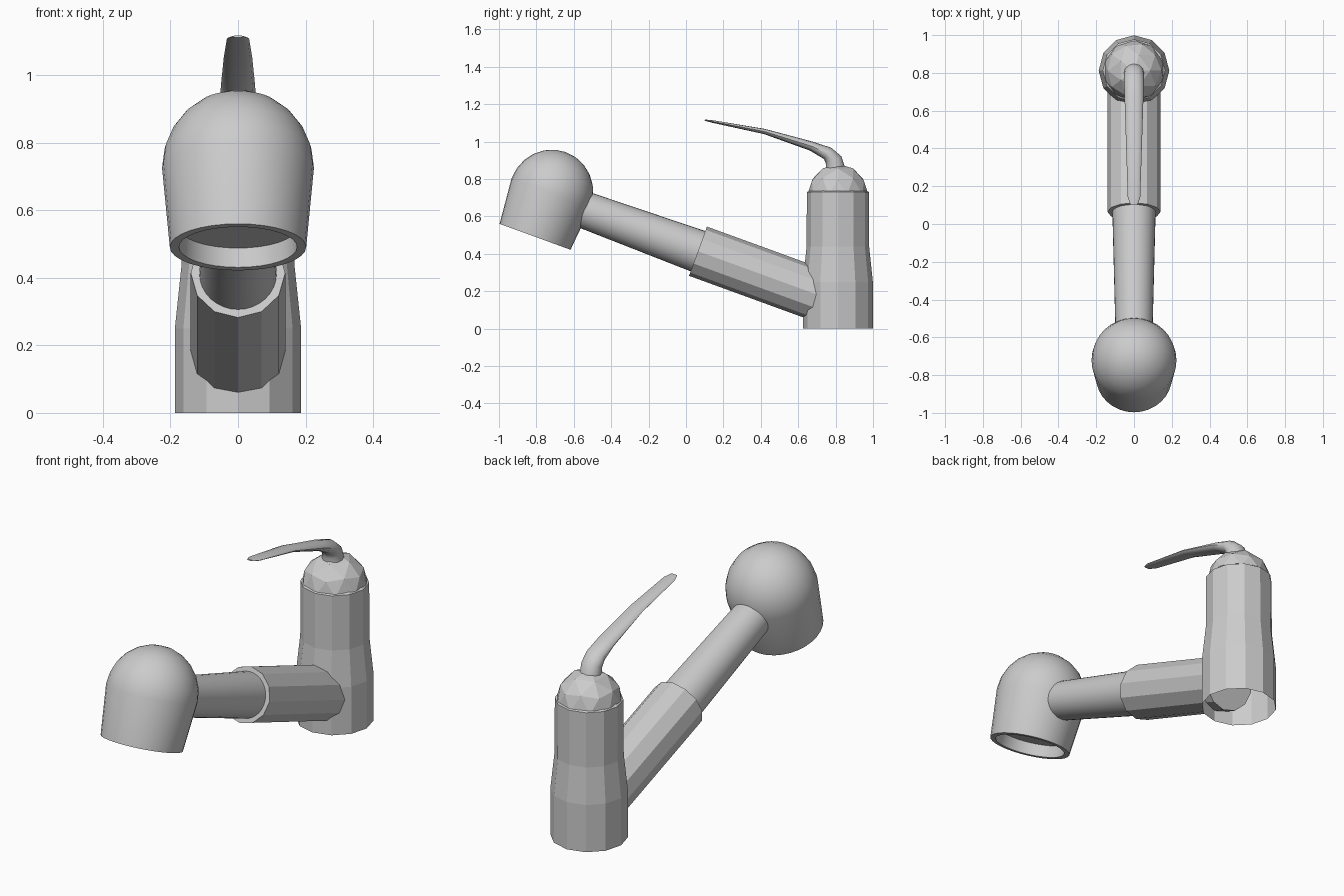
import bpy, bmesh
from math import sin, cos, pi, radians
from mathutils import Vector, Matrix

cube = bpy.data.objects.get("Cube")
if cube:
    bpy.data.objects.remove(cube)

metal = bpy.data.materials.new("grey metal")
metal.use_nodes = True
GREY = (0.6, 0.6, 0.6, 1)
metal.diffuse_color = GREY
metal.node_tree.nodes["Principled BSDF"].inputs["Base Color"].default_value = GREY


def finish(name, bm, smooth=None):
    bmesh.ops.remove_doubles(bm, verts=bm.verts, dist=0.0001)
    mesh = bpy.data.meshes.new(name)
    bm.to_mesh(mesh)
    bm.free()
    mesh.materials.append(metal)
    ob = bpy.data.objects.new(name, mesh)
    bpy.context.collection.objects.link(ob)
    if smooth:
        bpy.ops.object.select_all(action='DESELECT')
        ob.select_set(True)
        bpy.context.view_layer.objects.active = ob
        bpy.ops.object.shade_smooth_by_angle(angle=radians(smooth))
    return ob


def skin(bm, rings):
    """Bridge consecutive rings of points with quads."""
    loops = [[bm.verts.new(p) for p in ring] for ring in rings]
    n = len(loops[0])
    for a, b in zip(loops, loops[1:]):
        for i in range(n):
            j = (i + 1) % n
            bm.faces.new((a[i], a[j], b[j], b[i]))
    return loops


def lathe(name, profile, sides, matrix, smooth=None):
    """Spin (radius, height) points about local z, then place the result."""
    bm = bmesh.new()
    skin(bm, [[matrix @ Vector((r * cos(2 * pi * i / sides), r * sin(2 * pi * i / sides), h))
               for i in range(sides)] for r, h in profile])
    return finish(name, bm, smooth)


BODY_Y = 0.812
TILT = radians(20)

# Open-bottomed body with a small lip under the cap
lathe("body", [(0.187, 0), (0.187, 0.25), (0.167, 0.44), (0.166, 0.73), (0.14, 0.745)],
      12, Matrix.Translation((0, BODY_Y, 0)))

# Faceted cap
bm = bmesh.new()
bmesh.ops.create_icosphere(bm, subdivisions=2, radius=0.163,
                           matrix=Matrix.Translation((0, BODY_Y, 0.718)))
bmesh.ops.bisect_plane(bm, geom=bm.verts[:] + bm.edges[:] + bm.faces[:],
                       plane_co=(0, 0, 0.735), plane_no=(0, 0, 1), clear_inner=True)
finish("cap", bm)

# Spout: local z runs along the arm from the sleeve mouth down into the body
arm = Matrix.Translation((0, 0.064, 0.414)) @ Matrix.Rotation(-(pi / 2 + TILT), 4, 'X')
lathe("spout_sleeve", [(0.112, 0), (0.14, 0), (0.14, 0.72), (0, 0.72)], 12, arm)
lathe("spout_tube", [(0.097, -0.72), (0.115, 0.02)], 32, arm, 40)

# Spray head: recessed underside, flared wall and domed top
head = Matrix.Translation((0, -0.807, 0.491)) @ Matrix.Rotation(-TILT, 4, 'X')
dome = [(0.225 * cos(radians(a)), 0.25 + 0.232 * sin(radians(a))) for a in range(0, 91, 15)]
lathe("spray_head", [(0, 0.06), (0.173, 0.06), (0.175, 0), (0.202, 0)] + dome, 32, head, 40)

# Lever: oval sections swept along a bent path (y, z, half width, half thickness)
path = [(0.797, 0.86, 0.054, 0.052), (0.79, 0.9, 0.053, 0.046), (0.757, 0.937, 0.053, 0.036),
        (0.67, 0.976, 0.05, 0.025), (0.42, 1.054, 0.042, 0.014), (0.14, 1.108, 0.033, 0.007),
        (0.1, 1.115, 0.018, 0.003)]
rings = []
for k, (y, z, w, t) in enumerate(path):
    a, b = path[max(k - 1, 0)], path[min(k + 1, len(path) - 1)]
    along = Vector((0, b[0] - a[0], b[1] - a[1])).normalized()
    across = Vector((1, 0, 0)).cross(along)
    rings.append([Vector((w * cos(pi * i / 6), y, z)) + across * t * sin(pi * i / 6)
                  for i in range(12)])
bm = bmesh.new()
loops = skin(bm, rings)
bm.faces.new(loops[-1])
bmesh.ops.recalc_face_normals(bm, faces=bm.faces)
finish("lever", bm, 45)

# Face every shell outward (closed shells only)
for name in ("spout_sleeve", "spray_head"):
    mesh = bpy.data.objects[name].data
    bm = bmesh.new()
    bm.from_mesh(mesh)
    bmesh.ops.recalc_face_normals(bm, faces=bm.faces)
    bm.to_mesh(mesh)
    bm.free()
